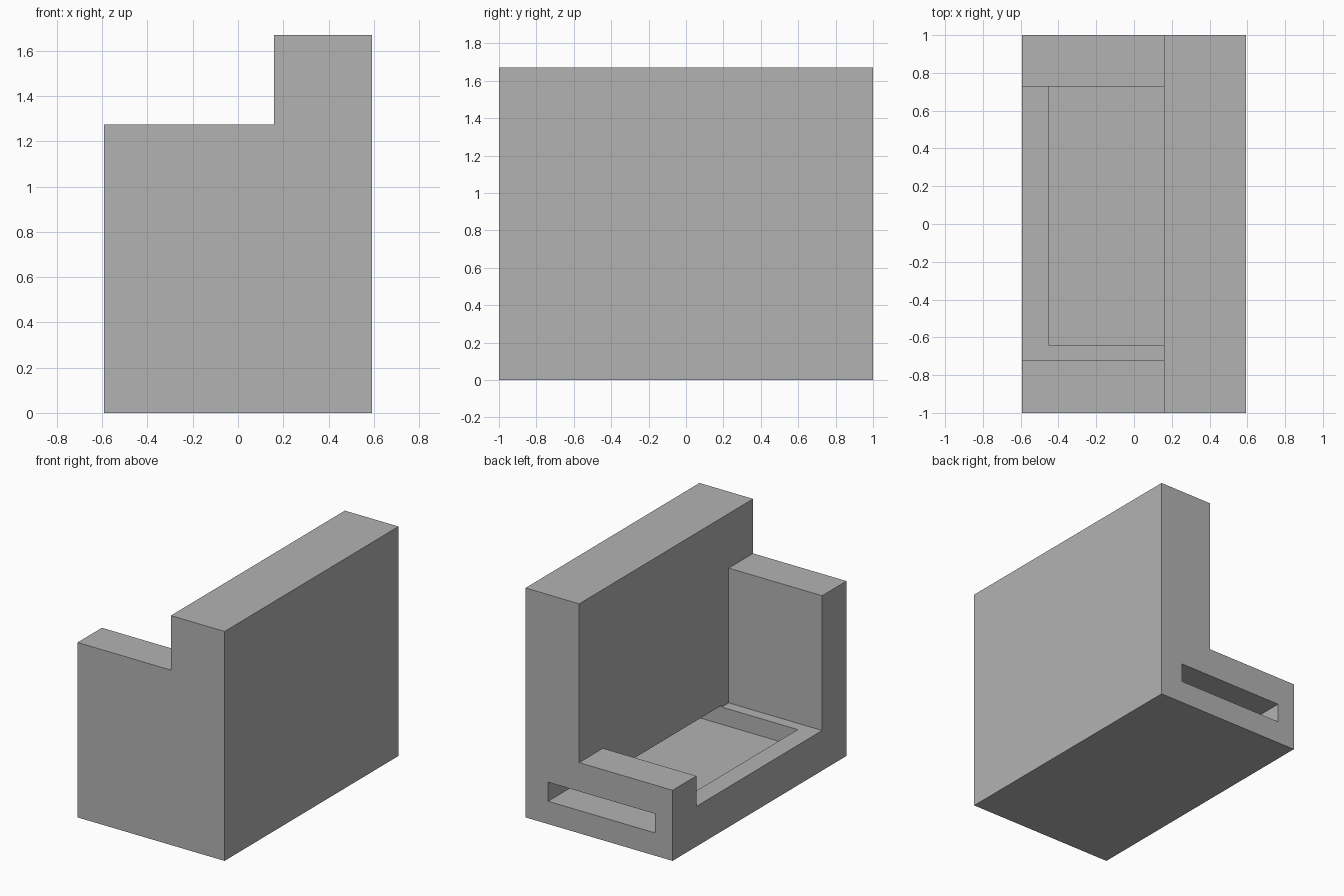
import bpy
from mathutils import Vector

cube = bpy.data.objects.get("Cube")
if cube:
    bpy.data.objects.remove(cube, do_unlink=True)

grey = bpy.data.materials.new("plain grey")
grey.use_nodes = True
colour = (0.45, 0.45, 0.45, 1)
grey.diffuse_color = colour
grey.node_tree.nodes["Principled BSDF"].inputs["Base Color"].default_value = colour


def box(name, low, high):
    """Axis-aligned box between two corners."""
    low, high = Vector(low), Vector(high)
    bpy.ops.mesh.primitive_cube_add(size=1)
    obj = bpy.context.object
    obj.name = name
    for v in obj.data.vertices:
        v.co = (low + high) / 2 + v.co * (high - low)
    obj.data.materials.append(grey)
    return obj


HALF_X, HALF_Y, TOP = 0.592, 1.0, 1.67
BACKREST_X = 0.16                    # seat side of the backrest
FRONT_ARM_Y, REAR_ARM_Y = -0.72, 0.727
FRONT_ARM_Z, REAR_ARM_Z, SEAT_Z = 1.273, 0.514, 0.292
OUT = 2.5                            # safely outside the block

bench = box("bench_body", (-HALF_X, -HALF_Y, 0), (HALF_X, HALF_Y, TOP))

cutters = [
    # space over the tall arm, the seat and the low arm
    box("front_arm_cutter", (-OUT, -OUT, FRONT_ARM_Z), (BACKREST_X, 0, OUT)),
    box("seat_cutter", (-OUT, FRONT_ARM_Y, SEAT_Z), (BACKREST_X, REAR_ARM_Y, OUT)),
    box("rear_arm_cutter", (-OUT, 0, REAR_ARM_Z), (BACKREST_X, OUT, OUT)),
    # tray pocket under the backrest, open as a slot through the low arm
    box("slot_cutter", (-0.452, -0.64, 0.166), (0.41, OUT, 0.305)),
]

for cutter in cutters:
    cutter.hide_render = True
    mod = bench.modifiers.new(cutter.name, 'BOOLEAN')
    mod.operation = 'DIFFERENCE'
    mod.solver = 'EXACT'
    mod.object = cutter
    bpy.context.view_layer.objects.active = bench
    bpy.ops.object.modifier_apply(modifier=mod.name)
    bpy.data.objects.remove(cutter, do_unlink=True)
